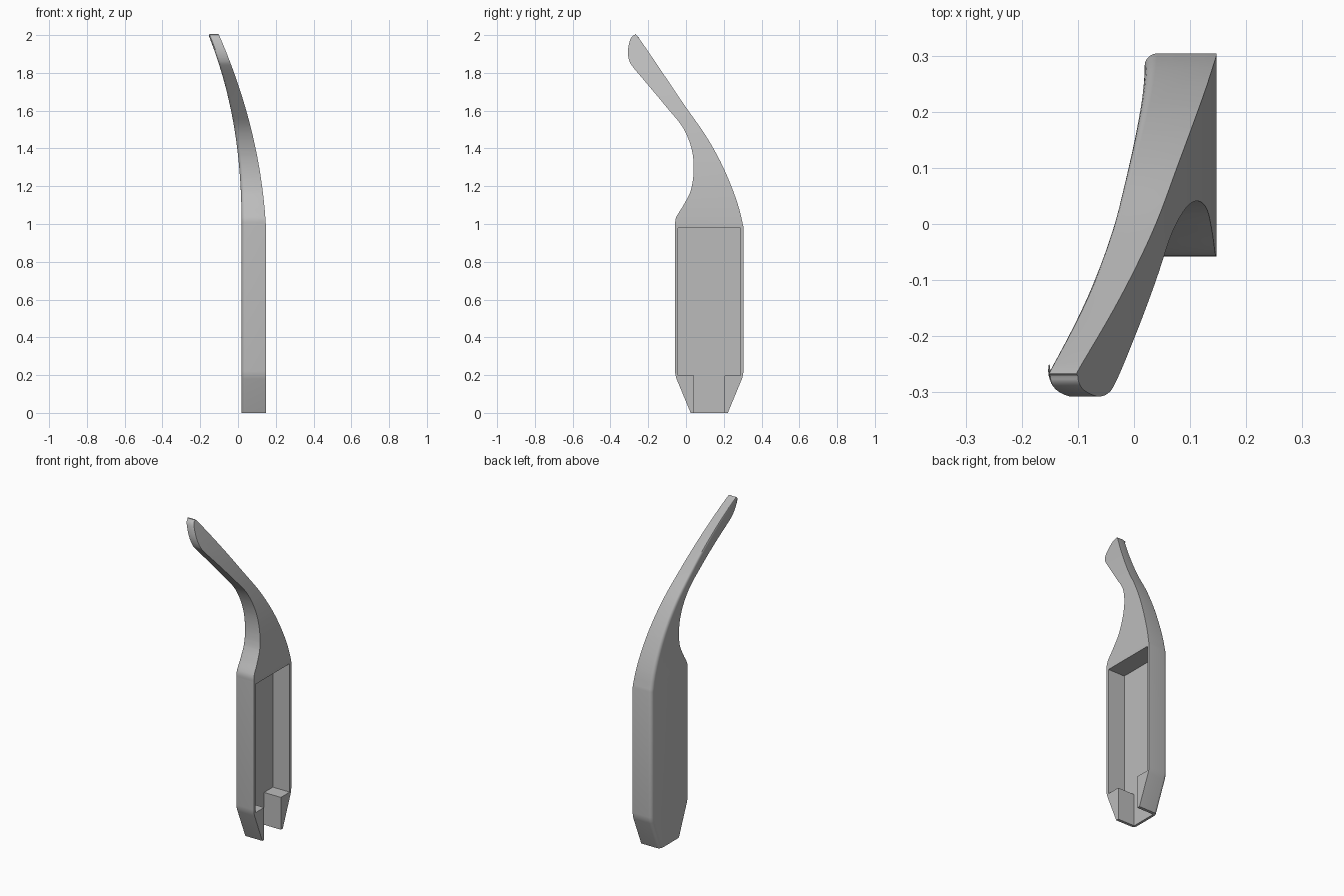
import bpy, bmesh, math
from mathutils import Vector

cube = bpy.data.objects.get("Cube")
if cube:
    bpy.data.objects.remove(cube, do_unlink=True)

INNER, OUTER = 0.147, 0.019      # x of the open side and of the rounded side

mat = bpy.data.materials.new("plain grey")
mat.use_nodes = True
mat.diffuse_color = (0.5, 0.5, 0.5, 1)
mat.node_tree.nodes["Principled BSDF"].inputs["Base Color"].default_value = mat.diffuse_color


def smooth_path(points, steps=5):
    """Catmull-Rom curve through (y, z) points."""
    p = [Vector(q) for q in points]
    p = [2 * p[0] - p[1]] + p + [2 * p[-1] - p[-2]]
    out = []
    for a, b, c, d in zip(p, p[1:], p[2:], p[3:]):
        for i in range(steps):
            t = i / steps
            out.append(0.5 * (2 * b + (c - a) * t + (2 * a - 5 * b + 4 * c - d) * t * t
                              + (3 * b - a - 3 * c + d) * t ** 3))
    return out + [p[-2]]


def prism(outline, x0, x1):
    """Extrude a (y, z) outline along x."""
    bm = bmesh.new()
    face = bm.faces.new([bm.verts.new((x0, y, z)) for y, z in outline])
    new = bmesh.ops.extrude_face_region(bm, geom=[face])["geom"]
    for v in new:
        if isinstance(v, bmesh.types.BMVert):
            v.co.x = x1
    bmesh.ops.recalc_face_normals(bm, faces=bm.faces)
    return bm


def make_object(bm, name):
    mesh = bpy.data.meshes.new(name)
    bm.to_mesh(mesh)
    bm.free()
    obj = bpy.data.objects.new(name, mesh)
    bpy.context.collection.objects.link(obj)
    mesh.materials.append(mat)
    return obj


# Outline: body, neck and curved handle
handle = smooth_path([
    (-0.058, 0.99), (-0.052, 1.035), (-0.013, 1.1), (0.026, 1.18), (0.041, 1.29),
    (0.029, 1.4), (-0.016, 1.51), (-0.1, 1.615), (-0.2, 1.735), (-0.28, 1.83),
    (-0.302, 1.87), (-0.307, 1.92), (-0.294, 1.98), (-0.272, 2.0), (-0.248, 1.982),
    (-0.1, 1.765), (0, 1.617), (0.1, 1.475), (0.18, 1.335), (0.24, 1.2),
    (0.28, 1.085), (0.304, 0.985)])
outline = [(0.066, -0.1), (-0.05, 0.18), (-0.056, 0.2), (-0.058, 0.22)]
outline += [tuple(p) for p in handle]
outline += [(0.304, 0.22), (0.302, 0.2), (0.296, 0.18), (0.18, -0.1)]
bm = prism(outline, OUTER, INNER)

# Round the outer rim
rim = [e for e in bm.edges if all(abs(v.co.x - OUTER) < 1e-5 for v in e.verts)]
bmesh.ops.bevel(bm, geom=rim, offset=0.022, segments=5, profile=0.5, affect='EDGES')

# Trim the foot flat, then slice the handle so it can bend
bmesh.ops.bisect_plane(bm, geom=bm.verts[:] + bm.edges[:] + bm.faces[:], dist=1e-5,
                       plane_co=(0, 0, 0), plane_no=(0, 0, 1), clear_inner=True)
bmesh.ops.holes_fill(bm, edges=[e for e in bm.edges if e.is_boundary])
for i in range(25):
    bmesh.ops.bisect_plane(bm, geom=bm.verts[:] + bm.edges[:] + bm.faces[:], dist=1e-5,
                           plane_co=(0, 0, 1 + i * 0.04), plane_no=(0, 0, 1))

# Bend and thin the handle towards its tip
for v in bm.verts:
    u = max(0, v.co.z - 1)
    inner = INNER - 0.06 * u - 0.187 * u * u
    outer = OUTER - 0.125 * u * u - 0.05 * u ** 3
    t = (v.co.x - OUTER) / (INNER - OUTER)
    v.co.x = outer + (inner - outer) * t
bmesh.ops.recalc_face_normals(bm, faces=bm.faces)
body = make_object(bm, "handle_body")

# Hollow with a slot running out through the foot
pocket = [(0.042, -0.1), (0.042, 0.197), (-0.042, 0.197), (-0.042, 0.98),
          (0.288, 0.98), (0.288, 0.197), (0.203, 0.197), (0.203, -0.1)]
cutter = make_object(prism(pocket, 0.034, 0.3), "pocket_cutter")
cutter.hide_render = True
cut = body.modifiers.new("pocket", 'BOOLEAN')
cut.operation, cut.solver, cut.object = 'DIFFERENCE', 'EXACT', cutter

bpy.ops.object.select_all(action='DESELECT')
body.select_set(True)
bpy.context.view_layer.objects.active = body
bpy.ops.object.modifier_apply(modifier=cut.name)
bpy.data.objects.remove(cutter, do_unlink=True)
bpy.ops.object.shade_smooth_by_angle(angle=math.radians(30))
